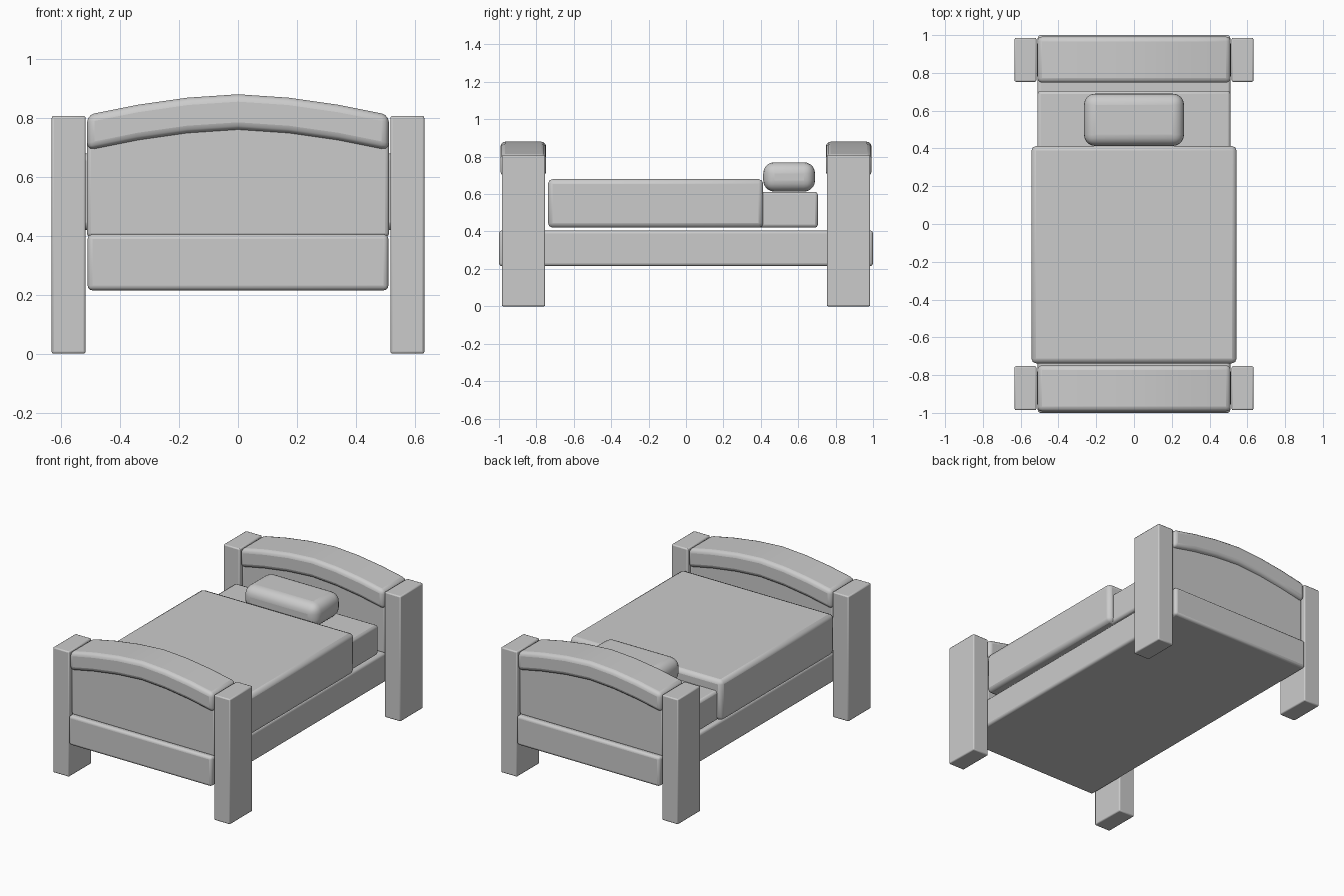
import bpy
import bmesh
import math

cube = bpy.data.objects.get("Cube")
if cube:
    bpy.data.objects.remove(cube, do_unlink=True)

grey = bpy.data.materials.new("plain_grey")
grey.use_nodes = True
grey.diffuse_color = (0.6, 0.6, 0.6, 1)
grey.node_tree.nodes["Principled BSDF"].inputs["Base Color"].default_value = grey.diffuse_color


def finish(name, bm, bevel, segments):
    """Turn a bmesh into a bevelled, softly shaded object."""
    bmesh.ops.recalc_face_normals(bm, faces=bm.faces)
    mesh = bpy.data.meshes.new(name)
    bm.to_mesh(mesh)
    bm.free()
    mesh.materials.append(grey)
    obj = bpy.data.objects.new(name, mesh)
    bpy.context.collection.objects.link(obj)
    mod = obj.modifiers.new("rounded_edges", 'BEVEL')
    mod.width = bevel
    mod.segments = segments
    mod.limit_method = 'ANGLE'
    mod.angle_limit = math.radians(40)
    bpy.ops.object.select_all(action='DESELECT')
    obj.select_set(True)
    bpy.context.view_layer.objects.active = obj
    bpy.ops.object.shade_smooth_by_angle(angle=math.radians(40))
    return obj


def box(name, x, y, z, bevel, segments=2):
    """Box from (min, max) ranges."""
    bm = bmesh.new()
    bmesh.ops.create_cube(bm, size=1)
    for v in bm.verts:
        v.co = [r[0] if c < 0 else r[1] for c, r in zip(v.co, (x, y, z))]
    return finish(name, bm, bevel, segments)


def slab(name, outline, y, bevel, segments=3):
    """Extrude an (x, z) outline between two y positions."""
    bm = bmesh.new()
    face = bm.faces.new([bm.verts.new((px, y[0], pz)) for px, pz in outline])
    ext = bmesh.ops.extrude_face_region(bm, geom=[face])
    for v in ext["geom"]:
        if isinstance(v, bmesh.types.BMVert):
            v.co.y = y[1]
    return finish(name, bm, bevel, segments)


def arch(half, top):
    """Shallow arch from left to right, peaking at the middle."""
    pts = []
    for i in range(7):
        t = i / 3 - 1
        pts.append((half * t, top - 0.07 * abs(t) ** 1.65))
    return pts


# Bed base
box("bed_base", (-0.51, 0.51), (-1, 1), (0.215, 0.405), 0.016, 3)

# Two identical end boards with posts
for end, s in (("foot", -1), ("head", 1)):
    def span(a, b):
        return tuple(sorted((a * s, b * s)))

    for side, k in (("right", -1), ("left", 1)):
        box(f"{end}_{side}_post", tuple(sorted((0.517 * k, 0.632 * k))),
            span(0.753, 0.985), (0, 0.807), 0.007)

    panel = [(0.513, 0.395), (-0.513, 0.395)] + arch(0.513, 0.80)
    slab(f"{end}_panel", panel, span(0.77, 0.968), 0.015)

    cap = arch(0.512, 0.88) + arch(0.512, 0.76)[::-1]
    slab(f"{end}_cap_rail", cap, span(0.748, 0.992), 0.025)

# Bedding
box("mattress", (-0.51, 0.51), (-0.73, 0.705), (0.42, 0.612), 0.016)
box("blanket", (-0.543, 0.543), (-0.738, 0.413), (0.42, 0.68), 0.025)
box("pillow", (-0.265, 0.265), (0.413, 0.69), (0.613, 0.77), 0.06, 5)
